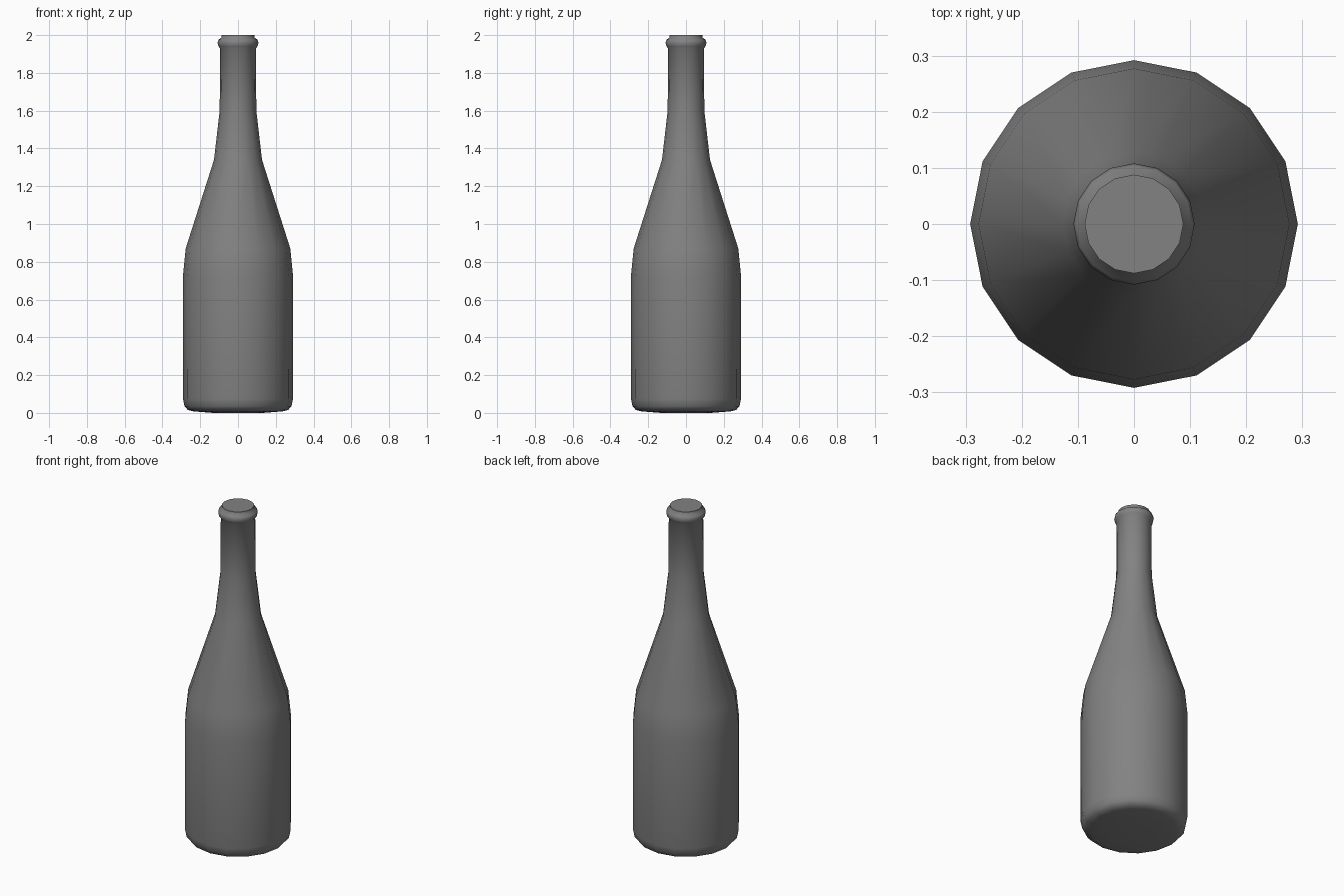
import bpy, bmesh, math

if "Cube" in bpy.data.objects:
    bpy.data.objects.remove(bpy.data.objects["Cube"])

SIDES = 16

# Bottle profile from base to mouth: (radius, height)
PROFILE = [
    (0.13, 0.0), (0.235, 0.008), (0.265, 0.015), (0.283, 0.035), (0.291, 0.075),
    (0.292, 0.72), (0.277, 0.87), (0.127, 1.34), (0.097, 1.60),
    (0.095, 1.93), (0.103, 1.94), (0.108, 1.96), (0.103, 1.976),
    (0.088, 1.986), (0.088, 2.0),
]


def lathe(name, profile, sides):
    bm = bmesh.new()
    rings = [[bm.verts.new((r * math.cos(2 * math.pi * i / sides),
                            r * math.sin(2 * math.pi * i / sides), z))
              for i in range(sides)] for r, z in profile]
    for low, high in zip(rings, rings[1:]):
        for i in range(sides):
            j = (i + 1) % sides
            bm.faces.new((low[i], low[j], high[j], high[i]))
    # Closed base and mouth
    bm.faces.new(rings[0][::-1])
    bm.faces.new(rings[-1])
    mesh = bpy.data.meshes.new(name)
    bm.to_mesh(mesh)
    bm.free()
    obj = bpy.data.objects.new(name, mesh)
    bpy.context.collection.objects.link(obj)
    return obj


bottle = lathe("bottle", PROFILE, SIDES)

# Dark grey glass
glass = bpy.data.materials.new("dark_glass")
glass.diffuse_color = (0.225, 0.225, 0.225, 1.0)
glass.use_nodes = True
glass.node_tree.nodes["Principled BSDF"].inputs["Base Color"].default_value = glass.diffuse_color
bottle.data.materials.append(glass)

bpy.context.view_layer.objects.active = bottle
bottle.select_set(True)
bpy.ops.object.shade_smooth_by_angle(angle=math.radians(65))
